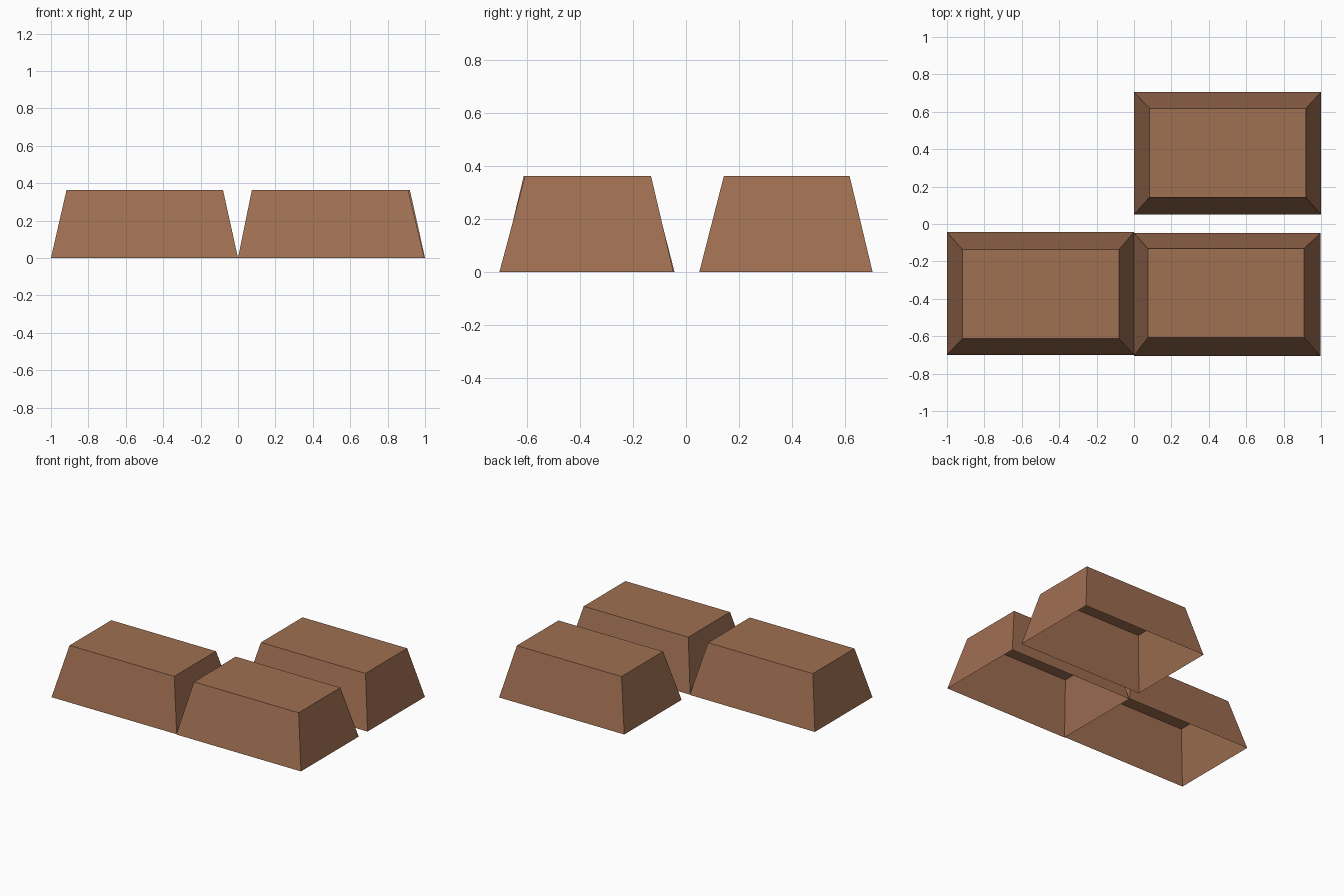
import bpy
import bmesh

if "Cube" in bpy.data.objects:
    bpy.data.objects.remove(bpy.data.objects["Cube"])

HEIGHT = 0.363

brown = bpy.data.materials.new("milk_chocolate_brown")
brown.diffuse_color = (0.35, 0.16, 0.085, 1.0)
brown.use_nodes = True
brown.node_tree.nodes["Principled BSDF"].inputs["Base Color"].default_value = brown.diffuse_color


def ring(bm, x0, x1, y0, y1, z):
    return [bm.verts.new((x, y, z)) for x, y in ((x0, y0), (x1, y0), (x1, y1), (x0, y1))]


def tapered_block(name, base, top):
    """Hollow tapered block: four sloped walls and a flat top, open underneath."""
    bm = bmesh.new()
    low, high = ring(bm, *base, 0.0), ring(bm, *top, HEIGHT)
    bm.faces.new(high)
    for i in range(4):
        j = (i + 1) % 4
        bm.faces.new((low[i], low[j], high[j], high[i]))
    mesh = bpy.data.meshes.new(name)
    bm.to_mesh(mesh)
    bm.free()
    mesh.materials.append(brown)
    bpy.context.collection.objects.link(bpy.data.objects.new(name, mesh))


# Three pieces in an L layout: (x min, x max, y min, y max) of base and top
tapered_block("back_right_block", (0.0, 1.0, 0.05, 0.705), (0.083, 0.919, 0.143, 0.618))
tapered_block("front_left_block", (-1.0, 0.0, -0.70, -0.043), (-0.917, -0.08, -0.613, -0.137))
tapered_block("front_right_block", (0.0, 0.997, -0.705, -0.047), (0.074, 0.91, -0.608, -0.132))
